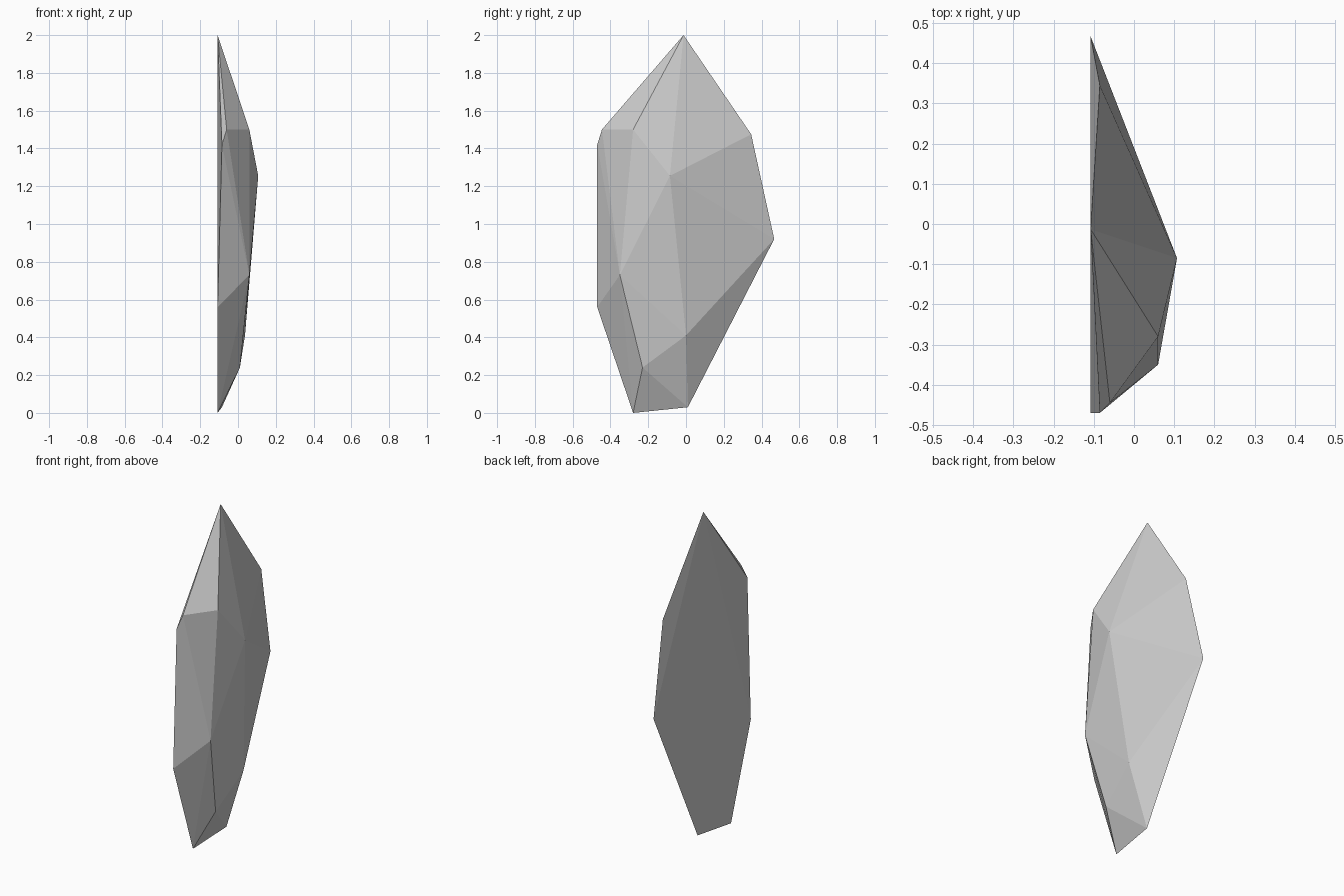
import bpy, bmesh

if "Cube" in bpy.data.objects:
    bpy.data.objects.remove(bpy.data.objects["Cube"])

BACK = -0.108  # plane of the flat rear side

# corners of the faceted shard, bottom to top
corners = [
    (BACK, -0.28, 0.0), (-0.085, 0.01, 0.03),            # foot
    (0.01, -0.23, 0.24), (0.037, 0.0, 0.41),             # lower ridge
    (BACK, -0.47, 0.56), (0.06, -0.35, 0.73), (BACK, 0.467, 0.92),  # waist
    (0.107, -0.085, 1.255), (-0.085, -0.47, 1.42),       # bulge
    (-0.085, 0.345, 1.475), (0.06, -0.28, 1.5), (-0.06, -0.445, 1.5),  # shoulders
    (BACK, -0.013, 2.0),                                 # tip
]

# wrap the corners in flat facets
bm = bmesh.new()
for co in corners:
    bm.verts.new(co)
bmesh.ops.convex_hull(bm, input=bm.verts[:])
bmesh.ops.recalc_face_normals(bm, faces=bm.faces[:])

mesh = bpy.data.meshes.new("rock_shard")
bm.to_mesh(mesh)
bm.free()
bpy.context.collection.objects.link(bpy.data.objects.new("rock_shard", mesh))
